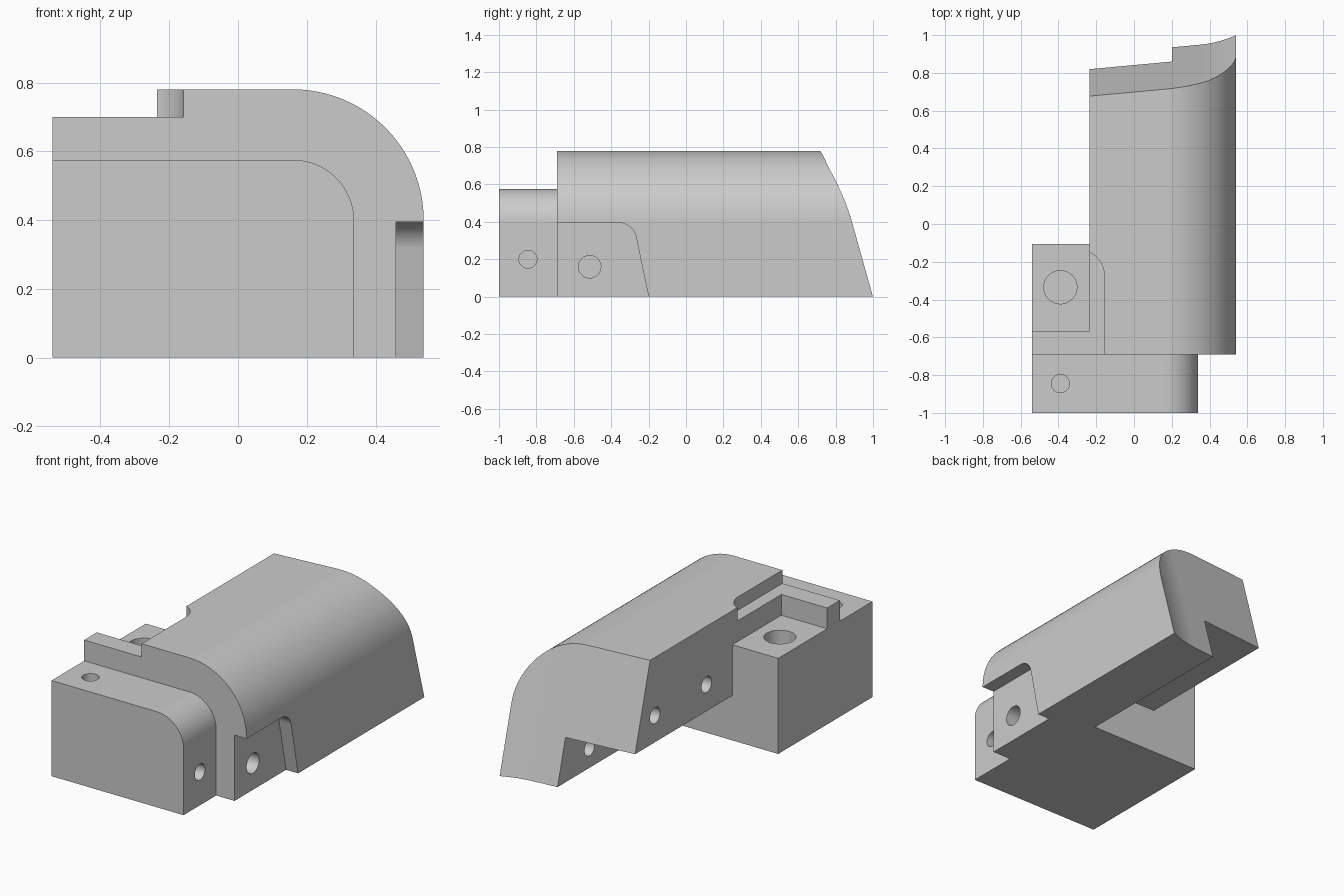
import bpy
import bmesh
from math import cos, sin, radians

cube = bpy.data.objects.get("Cube")
if cube:
    bpy.data.objects.remove(cube, do_unlink=True)

grey = bpy.data.materials.new("light grey")
grey.use_nodes = True
grey.diffuse_color = (0.6, 0.6, 0.6, 1)
grey.node_tree.nodes["Principled BSDF"].inputs["Base Color"].default_value = (0.6, 0.6, 0.6, 1)


def arc(cx, cy, r, start, end, steps=24):
    angles = [radians(start + (end - start) * i / steps) for i in range(steps + 1)]
    return [(cx + r * cos(a), cy + r * sin(a)) for a in angles]


def prism(name, points, axis, low, high, shear=0):
    """Extrude a 2D outline along an axis; shear leans it in y with height."""
    place = {"x": lambda p, d: (d, p[0], p[1]),
             "y": lambda p, d: (p[0], d, p[1]),
             "z": lambda p, d: (p[0], p[1] - shear * d, d)}[axis]
    bm = bmesh.new()
    ends = [[bm.verts.new(place(p, d)) for p in points] for d in (low, high)]
    bm.faces.new(ends[0])
    bm.faces.new(ends[1][::-1])
    for i in range(len(points)):
        j = (i + 1) % len(points)
        bm.faces.new((ends[0][i], ends[0][j], ends[1][j], ends[1][i]))
    bmesh.ops.recalc_face_normals(bm, faces=bm.faces)
    mesh = bpy.data.meshes.new(name)
    bm.to_mesh(mesh)
    bm.free()
    mesh.materials.append(grey)
    obj = bpy.data.objects.new(name, mesh)
    bpy.context.collection.objects.link(obj)
    return obj


def cut(target, cutter):
    cutter.hide_render = True
    mod = target.modifiers.new("cut", "BOOLEAN")
    mod.operation = "DIFFERENCE"
    mod.solver = "EXACT"
    mod.object = cutter
    bpy.context.view_layer.objects.active = target
    bpy.ops.object.modifier_apply(modifier=mod.name)
    bpy.data.objects.remove(cutter, do_unlink=True)


def drill(target, axis, u, v, radius, low, high):
    circle = arc(u, v, radius, 0, 360, 32)[:-1]
    cut(target, prism("drill", circle, axis, low, high))


# Rounded bar that everything is cut from
outline = [(-0.54, 0), (-0.54, 0.78)] + arc(0.16, 0.4, 0.38, 90, 0) + [(0.54, 0)]
body = prism("housing_body", outline, "y", -1, 1.15)

# Narrower front tongue
shoulder = ([(-0.7, 0.575)] + arc(0.16, 0.397, 0.178, 90, 0)
            + [(0.338, -0.1), (0.7, -0.1), (0.7, 0.9), (-0.7, 0.9)])
cut(body, prism("tongue_cutter", shoulder, "y", -1.2, -0.69))

# Side block with its pocket, and the open space behind it
pocket = [(-0.57, 1), (-0.57, 0.575), (-0.105, 0.575),
          (-0.105, -0.1), (1.3, -0.1), (1.3, 1)]
cut(body, prism("pocket_cutter", pocket, "x", -0.7, -0.235))

# Shallow ledge with a rounded corner
ledge = [(-0.7, -0.8), (-0.158, -0.8)] + arc(-0.288, -0.27, 0.13, 0, 90) + [(-0.7, -0.14)]
cut(body, prism("ledge_cutter", ledge, "z", 0.7, 1))

# Step under the rear half
step = [(-0.7, -0.105), (0.2, -0.105), (0.2, 1.3), (-0.7, 1.3)]
cut(body, prism("step_cutter", step, "z", -0.1, 0.27))

# Recess in the outer side
recess = ([(-0.8, -0.1), (-0.179, -0.1), (-0.2, 0)]
          + arc(-0.36, 0.3, 0.095, 12, 90) + [(-0.8, 0.395)])
cut(body, prism("recess_cutter", recess, "x", 0.46, 0.7))

# Leaning, flared rear end
xs = [-0.7] + [0.35 + 0.25 * i / 16 for i in range(17)]
flare = [(x, 0.917 + 0.092 * x + 0.9 * max(x - 0.35, 0) ** 2) for x in xs]
cut(body, prism("rear_cutter", flare + [(0.6, 1.6), (-0.7, 1.6)], "z", -0.2, 1, 0.28))

# Screw holes: tops, outer side, then the inner walls
drill(body, "z", -0.39, -0.845, 0.048, 0.35, 1)
drill(body, "z", -0.39, -0.335, 0.088, 0.25, 1)
drill(body, "x", -0.845, 0.2, 0.048, 0.1, 0.7)
drill(body, "x", -0.515, 0.16, 0.06, 0.25, 0.7)
for y in (0.14, 0.63):
    drill(body, "x", y, 0.43, 0.048, -0.7, 0)
    drill(body, "x", y, 0.12, 0.048, 0, 0.4)

# Smooth rounds with crisp edges
bpy.ops.object.select_all(action="DESELECT")
body.select_set(True)
bpy.context.view_layer.objects.active = body
bpy.ops.object.shade_smooth_by_angle(angle=radians(30))
normals = body.modifiers.new("flat_faces", "WEIGHTED_NORMAL")
normals.keep_sharp = True
